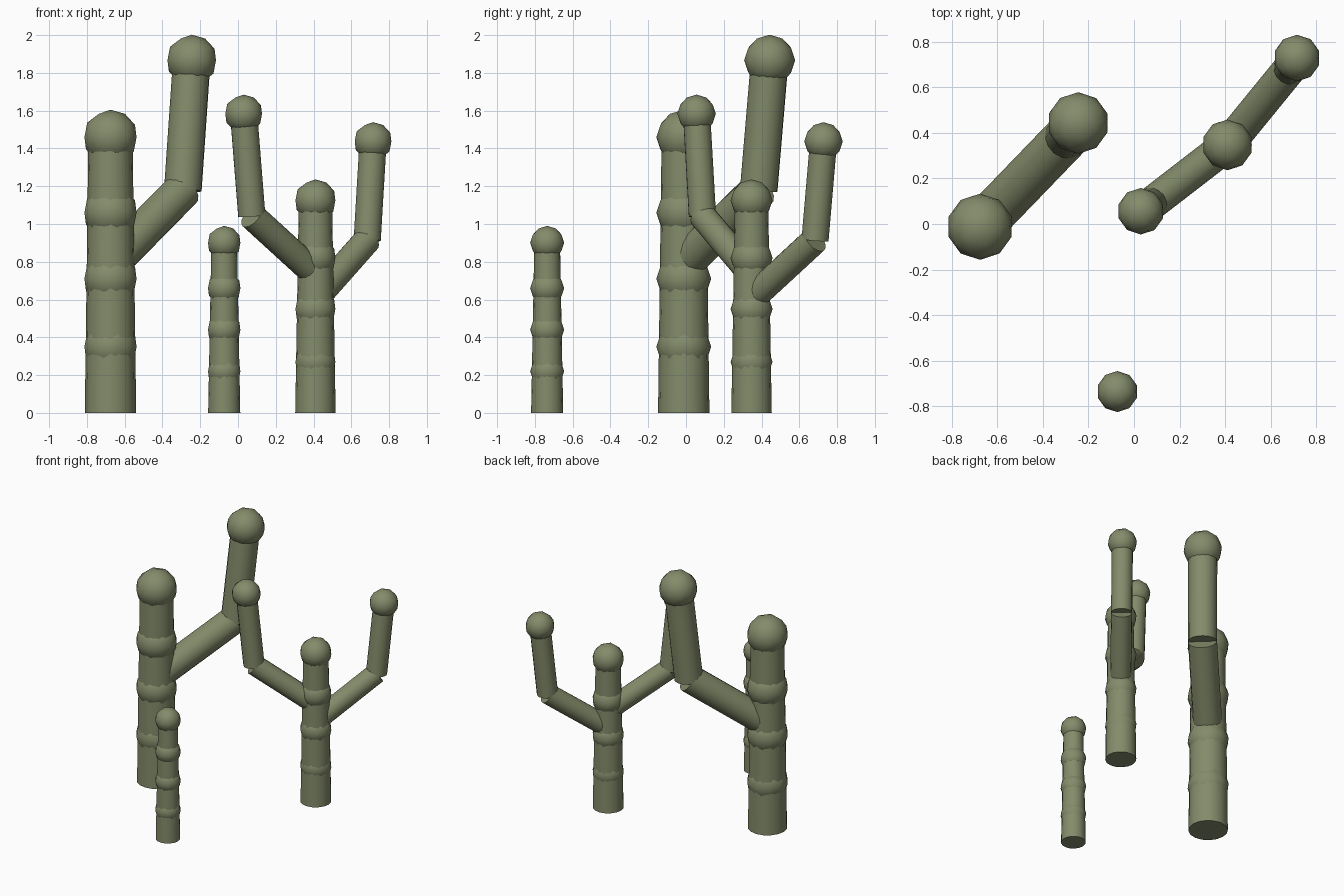
import bpy
import math
from mathutils import Vector

cube = bpy.data.objects.get("Cube")
if cube:
    bpy.data.objects.remove(cube, do_unlink=True)

# One muted green for the whole plant
green = bpy.data.materials.new("cactus_green")
green.use_nodes = True
colour = (0.23, 0.26, 0.145, 1)
green.diffuse_color = colour
green.node_tree.nodes["Principled BSDF"].inputs["Base Color"].default_value = colour


def finish(name):
    ob = bpy.context.object
    ob.name = name
    ob.data.materials.append(green)
    bpy.ops.object.shade_smooth_by_angle(angle=math.radians(35))
    return ob


def tube(name, start, end, r_start, r_end):
    start, end = Vector(start), Vector(end)
    axis = end - start
    bpy.ops.mesh.primitive_cone_add(
        vertices=16, radius1=r_start, radius2=r_end, depth=axis.length,
        location=(start + end) / 2,
        rotation=axis.to_track_quat('Z', 'Y').to_euler())
    return finish(name)


def ball(name, centre, radius):
    bpy.ops.mesh.primitive_ico_sphere_add(
        subdivisions=2, radius=radius, location=centre)
    return finish(name)


def trunk(name, x, y, top, r_base, r_top, r_ball, rings):
    tube(name + "_trunk", (x, y, 0), (x, y, top), r_base, r_top)
    for i, z in enumerate(rings):
        ball(f"{name}_ring_{i + 1}", (x, y, z), r_ball)
    ball(name + "_cap", (x, y, top), r_ball)


def arm(name, root, elbow, tip, radius, r_cap):
    tube(name + "_lower", root, elbow, radius, radius)
    tube(name + "_upper", elbow, tip, radius, radius)
    ball(name + "_cap", tip, r_cap)


# Trunks with swollen rings and rounded caps
trunk("large", -0.675, -0.012, 1.46, 0.136, 0.117, 0.145, (0.35, 0.71, 1.06))
trunk("medium", 0.41, 0.347, 1.125, 0.107, 0.088, 0.111, (0.27, 0.55, 0.82))
trunk("small", -0.073, -0.735, 0.9, 0.085, 0.068, 0.09, (0.22, 0.44, 0.66))

# Bent arms
arm("large_arm", (-0.675, -0.012, 0.79), (-0.292, 0.385, 1.18),
    (-0.245, 0.443, 1.867), 0.1, 0.135)
arm("medium_left_arm", (0.41, 0.347, 0.605), (0.684, 0.683, 0.915),
    (0.715, 0.728, 1.437), 0.073, 0.102)
arm("medium_right_arm", (0.41, 0.347, 0.735), (0.073, 0.087, 1.043),
    (0.03, 0.056, 1.583), 0.073, 0.102)
